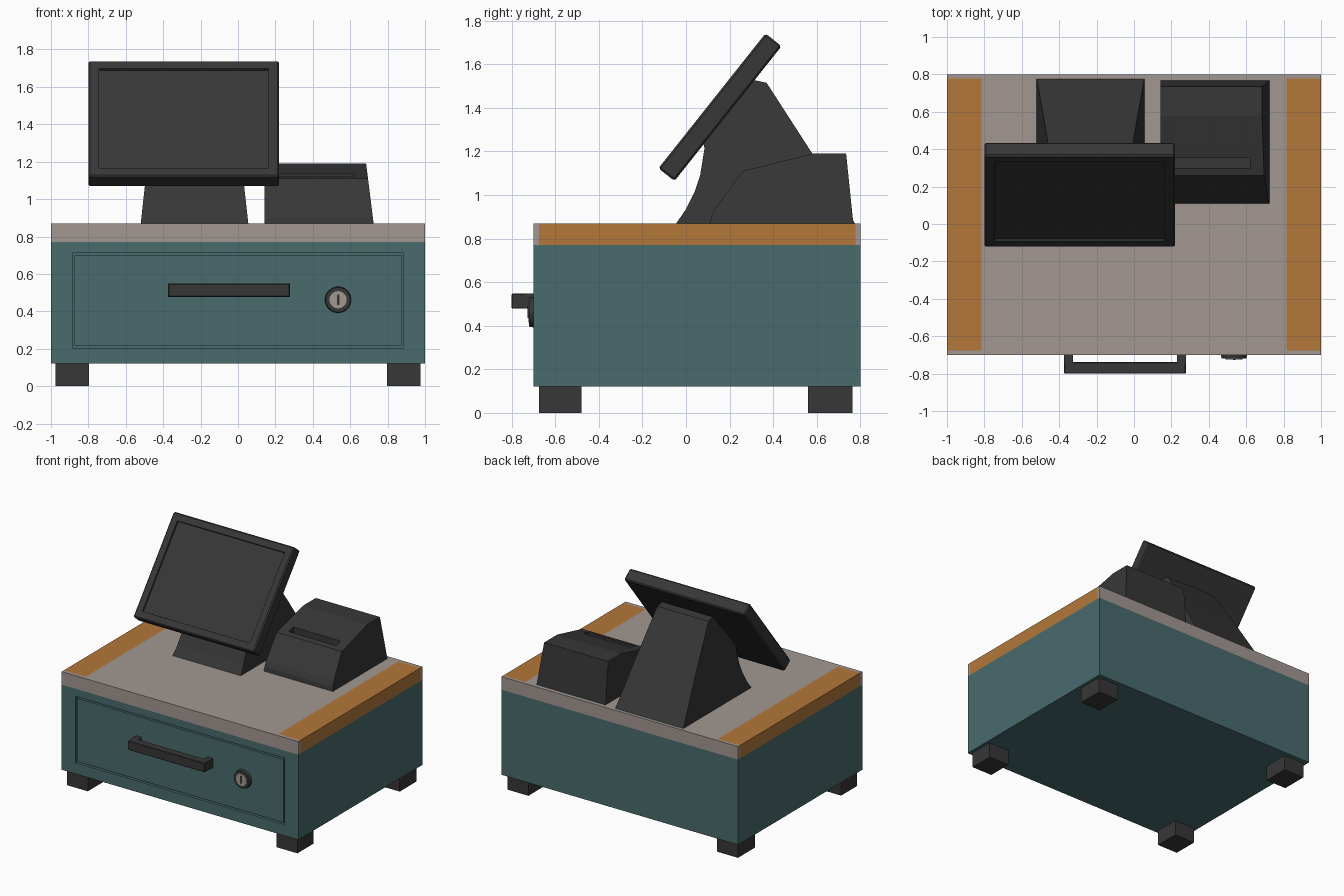
import bpy, bmesh, math
from mathutils import Matrix

if "Cube" in bpy.data.objects:
    bpy.data.objects.remove(bpy.data.objects["Cube"])


def material(name, r, g, b):
    m = bpy.data.materials.new(name)
    m.diffuse_color = (r, g, b, 1)
    m.use_nodes = True
    m.node_tree.nodes["Principled BSDF"].inputs["Base Color"].default_value = m.diffuse_color
    return m


TEAL = material("teal_paint", 0.066, 0.147, 0.152)
BEIGE = material("warm_grey", 0.36, 0.313, 0.287)
WOOD = material("orange_wood", 0.45, 0.186, 0.042)
DARK = material("charcoal", 0.038, 0.038, 0.038)


def finish(name, bm, mat):
    bmesh.ops.recalc_face_normals(bm, faces=bm.faces)
    me = bpy.data.meshes.new(name)
    bm.to_mesh(me)
    bm.free()
    me.materials.append(mat)
    ob = bpy.data.objects.new(name, me)
    bpy.context.collection.objects.link(ob)
    return ob


def box(name, x, y, z, mat, bevel=0):
    """Box from (min, max) ranges."""
    bm = bmesh.new()
    bmesh.ops.create_cube(bm, size=1)
    for v in bm.verts:
        v.co = [r[0] if c < 0 else r[1] for c, r in zip(v.co, (x, y, z))]
    if bevel:
        bmesh.ops.bevel(bm, geom=bm.edges[:], offset=bevel, segments=1, affect='EDGES')
    return finish(name, bm, mat)


def disc(name, x, z, y, r, mat, r_front=None):
    """Cylinder lying along y."""
    bm = bmesh.new()
    bmesh.ops.create_cone(bm, cap_ends=True, segments=32, radius1=r,
                          radius2=r_front or r, depth=y[1] - y[0],
                          matrix=Matrix.Translation((x, sum(y) / 2, z)) @ Matrix.Rotation(math.pi / 2, 4, 'X'))
    ob = finish(name, bm, mat)
    return ob


def prism(name, profile, left, right, mat):
    """Side profile (y, z) swept across x; left and right give x for a height."""
    bm = bmesh.new()
    a = [bm.verts.new((left(z), y, z)) for y, z in profile]
    b = [bm.verts.new((right(z), y, z)) for y, z in profile]
    bm.faces.new(a)
    bm.faces.new(b)
    for i in range(len(a)):
        j = (i + 1) % len(a)
        bm.faces.new((a[i], a[j], b[j], b[i]))
    return finish(name, bm, mat)


def cut(ob, cutter):
    cutter.hide_render = True
    mod = ob.modifiers.new("cut", 'BOOLEAN')
    mod.operation = 'DIFFERENCE'
    mod.solver = 'EXACT'
    mod.object = cutter
    bpy.context.view_layer.objects.active = ob
    bpy.ops.object.modifier_apply(modifier=mod.name)
    bpy.data.objects.remove(cutter)


# Cabinet with recessed drawer opening
cabinet = box("cabinet", (-1, 1), (-0.7, 0.8), (0.12, 0.77), TEAL)
cut(cabinet, box("drawer_cutter", (-0.885, 0.885), (-0.8, -0.675), (0.205, 0.712), TEAL))
box("drawer_front", (-0.873, 0.873), (-0.699, -0.67), (0.217, 0.70), TEAL)

# Feet
for sx in (-1, 1):
    for row, y in (("front", (-0.675, -0.48)), ("back", (0.56, 0.765))):
        box(row + "_foot", sorted((sx * 0.797, sx * 0.975)), y, (0, 0.125), DARK)

# Worktop, wooden side strips and their end caps
box("worktop", (-0.815, 0.815), (-0.7, 0.8), (0.77, 0.87), BEIGE)
for sx in (-1, 1):
    x = sorted((sx * 0.815, sx))
    box("wood_strip", x, (-0.675, 0.778), (0.77, 0.87), WOOD)
    box("strip_front_cap", x, (-0.7, -0.675), (0.77, 0.87), BEIGE)
    box("strip_back_cap", x, (0.778, 0.8), (0.77, 0.87), BEIGE)

# Drawer handle
box("handle_bar", (-0.373, 0.278), (-0.8, -0.738), (0.478, 0.548), DARK, 0.004)
for x in ((-0.373, -0.325), (0.23, 0.278)):
    box("handle_post", x, (-0.745, -0.69), (0.478, 0.548), DARK)

# Lock
disc("lock_ring", 0.535, 0.462, (-0.72, -0.69), 0.072, DARK, 0.066)
disc("lock_face", 0.535, 0.462, (-0.724, -0.70), 0.046, BEIGE)
box("key_slot", (0.528, 0.542), (-0.727, -0.71), (0.435, 0.49), DARK)

# Display stand
half = lambda z: 0.2875 - 0.11 * (z - 0.87)
stand = [(-0.045, 0.87), (0.0, 0.935), (0.04, 1.015), (0.065, 1.09), (0.085, 1.215), (0.08, 1.24),
         (0.30, 1.53), (0.37, 1.515), (0.58, 1.19), (0.775, 0.87)]
prism("display_stand", stand, lambda z: -0.2325 - half(z), lambda z: -0.2325 + half(z), DARK)

# Tilted display with recessed screen
bm = bmesh.new()
bmesh.ops.create_cube(bm, size=1)
bmesh.ops.scale(bm, vec=(1.02, 0.094, 0.79), verts=bm.verts)
bmesh.ops.bevel(bm, geom=bm.edges[:], offset=0.009, segments=1, affect='EDGES')
bm.normal_update()
front = min(bm.faces, key=lambda f: f.calc_center_median().y)
bmesh.ops.inset_region(bm, faces=[front], thickness=0.066)
bmesh.ops.inset_region(bm, faces=[front], thickness=0.003, depth=-0.012)
bm.transform(Matrix.Translation((-0.29, 0.156, 1.403)) @ Matrix.Rotation(-0.671, 4, 'X'))
finish("display", bm, DARK)

# Receipt printer with paper slot
body = [(0.11, 0.87), (0.115, 0.90), (0.135, 0.94), (0.26, 1.11), (0.58, 1.19), (0.735, 1.19), (0.768, 0.87)]
printer = prism("receipt_printer", body, lambda z: 0.143, lambda z: 0.725 - 0.125 * (z - 0.87), DARK)
cut(printer, box("slot_cutter", (0.22, 0.62), (0.30, 0.355), (1.07, 1.3), DARK))
